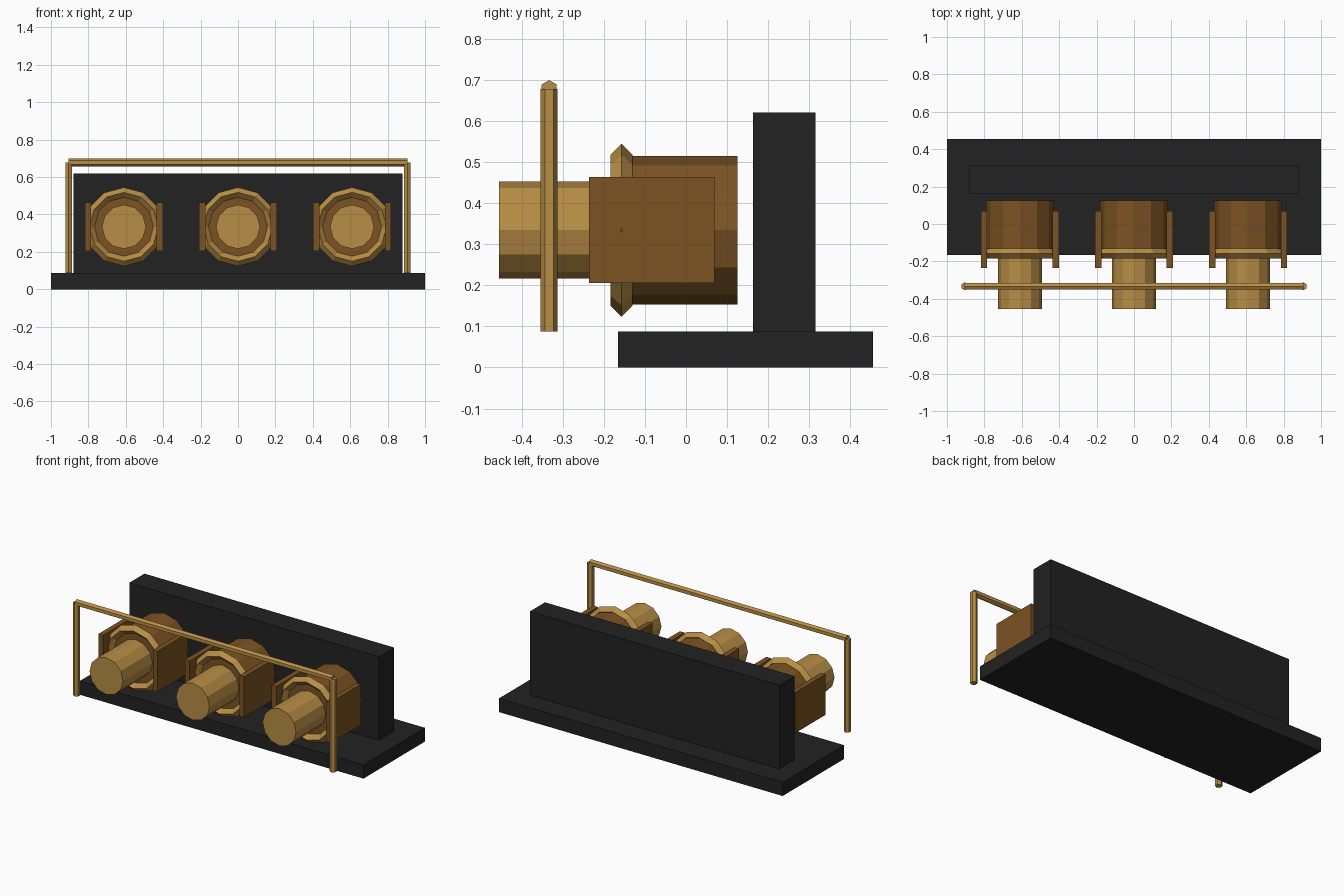
import bpy
from math import pi

if "Cube" in bpy.data.objects:
    bpy.data.objects.remove(bpy.data.objects["Cube"])


def material(name, rgb):
    m = bpy.data.materials.new(name)
    m.diffuse_color = (*rgb, 1)
    m.use_nodes = True
    m.node_tree.nodes["Principled BSDF"].inputs["Base Color"].default_value = m.diffuse_color
    return m


black = material("matte_black", (0.016, 0.016, 0.016))
brown = material("dark_bronze", (0.202, 0.087, 0.017))
gold = material("brass", (0.479, 0.270, 0.060))

ALONG_X = (pi / 2, 0, pi / 2)
ALONG_Y = (pi / 2, 0, 0)
ALONG_Z = (0, 0, 0)


def finish(name, mat):
    ob = bpy.context.object
    ob.name = name
    ob.data.materials.append(mat)
    return ob


def box(name, mat, x, y, z):
    """Box from (min, max) ranges on each axis."""
    bpy.ops.mesh.primitive_cube_add(size=1, location=[(a + b) / 2 for a, b in (x, y, z)])
    ob = finish(name, mat)
    ob.scale = [b - a for a, b in (x, y, z)]


def rod(name, mat, sides, radius, length, centre, rotation):
    bpy.ops.mesh.primitive_cylinder_add(vertices=sides, radius=radius, depth=length,
                                        location=centre, rotation=rotation)
    finish(name, mat)


# Stand: foot and upright back panel
box("base", black, (-1, 1), (-0.165, 0.455), (0, 0.087))
box("back_panel", black, (-0.88, 0.88), (0.163, 0.315), (0.087, 0.62))

# Three identical units: housing, collar ring, front barrel, side cheeks
CZ = 0.334
for label, cx in (("left", -0.61), ("middle", 0), ("right", 0.61)):
    rod(label + "_housing", brown, 12, 0.181, 0.282, (cx, -0.016, CZ), ALONG_Y)
    rod(label + "_barrel", gold, 12, 0.118, 0.325, (cx, -0.2925, CZ), ALONG_Y)
    bpy.ops.mesh.primitive_torus_add(major_segments=12, minor_segments=4,
                                     major_radius=0.184, minor_radius=0.0265,
                                     location=(cx, -0.157, CZ), rotation=ALONG_Y)
    finish(label + "_collar", gold)
    for side in (-1, 1):
        x = sorted((cx + side * 0.175, cx + side * 0.2085))
        box(label + "_cheek", brown, x, (-0.236, 0.069), (0.205, 0.463))

# Wire guard in front: two posts and a top bar
for label, side in (("left", -1), ("right", 1)):
    rod(label + "_guard_post", gold, 6, 0.021, 0.591, (side * 0.905, -0.333, 0.3825), ALONG_Z)
rod("guard_top_bar", gold, 6, 0.021, 1.81, (0, -0.333, 0.678), ALONG_X)
